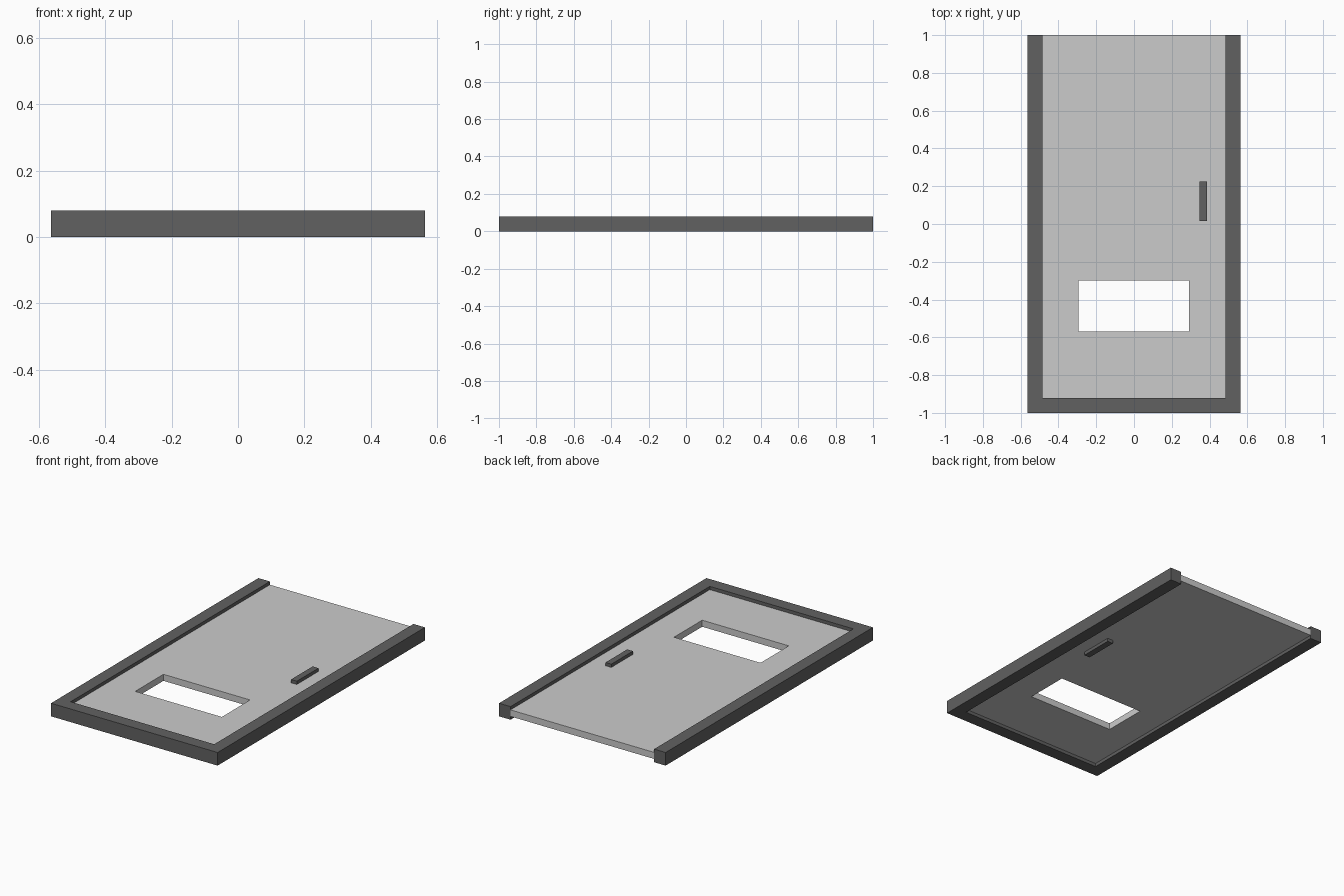
import bpy, bmesh

if "Cube" in bpy.data.objects:
    bpy.data.objects.remove(bpy.data.objects["Cube"])

dark = bpy.data.materials.new("dark_grey")
dark.diffuse_color = (0.12, 0.12, 0.12, 1)
dark.use_nodes = True
dark.node_tree.nodes["Principled BSDF"].inputs["Base Color"].default_value = dark.diffuse_color


def extrude_profile(name, pts, z0, z1, mat=None):
    """Extrude a closed xy outline from z0 to z1."""
    bm = bmesh.new()
    face = bm.faces.new([bm.verts.new((x, y, z0)) for x, y in pts])
    ext = bmesh.ops.extrude_face_region(bm, geom=[face])
    verts = [g for g in ext["geom"] if isinstance(g, bmesh.types.BMVert)]
    bmesh.ops.translate(bm, verts=verts, vec=(0, 0, z1 - z0))
    bmesh.ops.recalc_face_normals(bm, faces=bm.faces)
    mesh = bpy.data.meshes.new(name)
    bm.to_mesh(mesh)
    bm.free()
    if mat:
        mesh.materials.append(mat)
    obj = bpy.data.objects.new(name, mesh)
    bpy.context.collection.objects.link(obj)
    return obj


def rect(x0, x1, y0, y1):
    return [(x0, y0), (x1, y0), (x1, y1), (x0, y1)]


W, IN, BAR = 0.5625, 0.485, -0.922

# Three-sided door frame, open at the bottom of the doorway (+y)
extrude_profile("door_frame",
                [(-W, -1), (W, -1), (W, 1), (IN, 1), (IN, BAR),
                 (-IN, BAR), (-IN, 1), (-W, 1)], 0, 0.08, dark)

# Door leaf, recessed on both sides, with a window opening
leaf = extrude_profile("door_leaf", rect(-IN, IN, BAR, 1), 0.02, 0.06)
cutter = extrude_profile("window_cutter", rect(-0.295, 0.29, -0.57, -0.298), -0.1, 0.2)
cutter.hide_render = True
cutter.hide_set(True)
cut = leaf.modifiers.new("window", 'BOOLEAN')
cut.operation = 'DIFFERENCE'
cut.solver = 'EXACT'
cut.object = cutter

# Handle bars on both faces of the leaf
for name, z0, z1 in (("handle_front", 0.06, 0.08), ("handle_back", 0.0, 0.02)):
    extrude_profile(name, rect(0.347, 0.386, 0.016, 0.225), z0, z1, dark)
